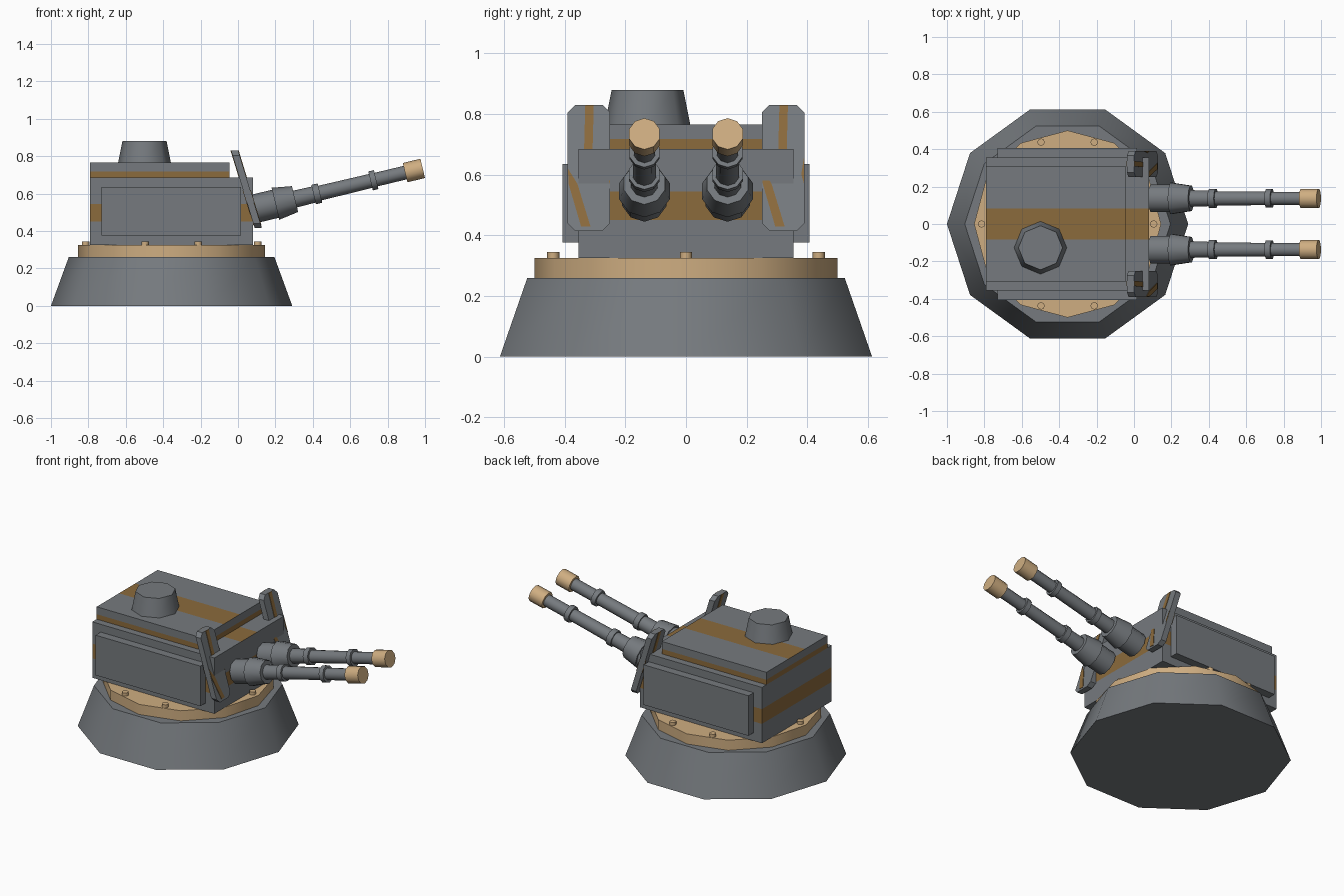
import bpy, bmesh, math
from mathutils import Matrix, Vector

cube = bpy.data.objects.get("Cube")
if cube:
    bpy.data.objects.remove(cube, do_unlink=True)


def material(name, rgb):
    m = bpy.data.materials.new(name)
    m.use_nodes = True
    m.diffuse_color = (*rgb, 1)
    m.node_tree.nodes["Principled BSDF"].inputs["Base Color"].default_value = (*rgb, 1)
    return m


GREY = material("steel grey", (0.18, 0.195, 0.21))
TAN = material("tan metal", (0.62, 0.42, 0.22))
BROWN = material("ochre brown", (0.26, 0.145, 0.045))


def finish(bm, name, mats, smooth=None):
    bmesh.ops.recalc_face_normals(bm, faces=bm.faces)
    mesh = bpy.data.meshes.new(name)
    bm.to_mesh(mesh)
    bm.free()
    ob = bpy.data.objects.new(name, mesh)
    bpy.context.collection.objects.link(ob)
    for m in mats:
        mesh.materials.append(m)
    if smooth:
        bpy.ops.object.select_all(action='DESELECT')
        ob.select_set(True)
        bpy.context.view_layer.objects.active = ob
        bpy.ops.object.shade_smooth_by_angle(angle=math.radians(smooth))
    return ob


def lathe(name, profile, sides, mat, matrix, smooth=46):
    """Closed solid of revolution from (radius, height) pairs."""
    bm = bmesh.new()
    rings = []
    for r, h in profile:
        angles = [math.tau * i / sides for i in range(sides)]
        rings.append([bm.verts.new((r * math.cos(a), r * math.sin(a), h)) for a in angles])
    for low, high in zip(rings, rings[1:]):
        for i in range(sides):
            j = (i + 1) % sides
            bm.faces.new((low[i], low[j], high[j], high[i]))
    bm.faces.new(rings[0])
    bm.faces.new(rings[-1])
    bm.transform(matrix)
    return finish(bm, name, [mat], smooth)


def box(name, low, high, band=None, stripe=None):
    """Box with an optional brown band around it and stripe along its top."""
    bm = bmesh.new()
    bmesh.ops.create_cube(bm, size=1)
    low, high = Vector(low), Vector(high)
    bm.transform(Matrix.Translation((low + high) / 2) @ Matrix.Diagonal((*(high - low), 1)))
    cuts = [((0, 0, z), (0, 0, 1)) for z in band or ()]
    cuts += [((0, y, 0), (0, 1, 0)) for y in stripe or ()]
    for co, no in cuts:
        bmesh.ops.bisect_plane(bm, geom=bm.verts[:] + bm.edges[:] + bm.faces[:],
                               plane_co=co, plane_no=no)
    bm.normal_update()
    for f in bm.faces:
        c = f.calc_center_median()
        if abs(f.normal.z) < 0.5:
            f.material_index = int(bool(band) and band[0] < c.z < band[1])
        elif f.normal.z > 0:
            f.material_index = int(bool(stripe) and stripe[0] < c.y < stripe[1])
    return finish(bm, name, [GREY, BROWN])


def leaning_plate(name, outline, y, x, thickness, mat):
    """Plate with a (y, z) outline that leans back towards its top."""
    bm = bmesh.new()
    front, back = [[bm.verts.new((x + dx + (0.83 - z) * 0.305, y + v, z)) for v, z in outline]
                   for dx in (thickness, 0)]
    bm.faces.new(front)
    bm.faces.new(back[::-1])
    for i in range(len(outline)):
        j = (i + 1) % len(outline)
        bm.faces.new((front[i], back[i], back[j], front[j]))
    return finish(bm, name, [mat])


# Base, ring and bolts
CX = -0.355
at_centre = Matrix.Translation((CX, 0, 0))
lathe("base", [(0.645, 0), (0.55, 0.26)], 10, GREY, at_centre)
lathe("turntable_ring", [(0.5, 0.26), (0.5, 0.325)], 12, TAN, at_centre)
for i in range(10):
    a = math.tau * i / 10
    place = Matrix.Translation((CX + 0.46 * math.cos(a), 0.46 * math.sin(a), 0))
    lathe(f"ring_bolt_{i + 1}", [(0.02, 0.32), (0.02, 0.345)], 8, TAN, place)

# Housing, roof, side panels and hatch
STRIPE = (-0.083, 0.083)
box("housing", (-0.79, -0.355, 0.325), (0.08, 0.355, 0.685), (0.45, 0.545), STRIPE)
box("roof", (-0.79, -0.31, 0.68), (-0.045, 0.31, 0.765), (0.685, 0.717), STRIPE)
for side, s in (("left", 1), ("right", -1)):
    y0, y1 = sorted((0.35 * s, 0.407 * s))
    box(f"{side}_side_panel", (-0.73, y0, 0.377), (0.017, y1, 0.635))
lathe("hatch", [(0.142, 0.76), (0.118, 0.88)], 8, GREY, Matrix.Translation((-0.5, -0.127, 0)))

# Leaning shields with painted stripes on both faces
SHIELD = [(-0.045, 0.83), (0.045, 0.83), (0.07, 0.805), (0.07, 0.44),
          (0.045, 0.415), (-0.045, 0.415), (-0.07, 0.44), (-0.07, 0.805)]
MARKS = [[(-0.012, 0.83), (0.016, 0.83), (0.012, 0.68), (-0.016, 0.68)],
         [(-0.069, 0.62), (-0.038, 0.57), (0.005, 0.43), (-0.026, 0.43), (-0.067, 0.57)],
         [(0.069, 0.66), (0.069, 0.57), (0.06, 0.6)]]
for side, y in (("left", 0.32), ("right", -0.32)):
    leaning_plate(f"{side}_shield", SHIELD, y, -0.037, 0.038, GREY)
    for face, x in (("front", 0.001), ("back", -0.04)):
        for n, mark in enumerate(MARKS):
            leaning_plate(f"{side}_shield_{face}_stripe_{n + 1}", mark, y, x, 0.003, BROWN)

# Twin guns, tilted upward
TILT = math.radians(13.5)
BARREL = [(0.077, 0.0), (0.077, 0.11), (0.088, 0.11), (0.071, 0.218), (0.046, 0.218),
          (0.044, 0.32), (0.053, 0.32), (0.053, 0.355), (0.04, 0.355), (0.038, 0.633),
          (0.052, 0.633), (0.052, 0.664), (0.037, 0.664), (0.037, 0.84)]
for side, y in (("left", 0.137), ("right", -0.137)):
    aim = Matrix.Translation((0.093, y, 0.52)) @ Matrix.Rotation(math.pi / 2 - TILT, 4, 'Y')
    lathe(f"{side}_barrel", BARREL, 10, GREY, aim)
    lathe(f"{side}_muzzle", [(0.053, 0.823), (0.053, 0.92)], 10, TAN, aim)
